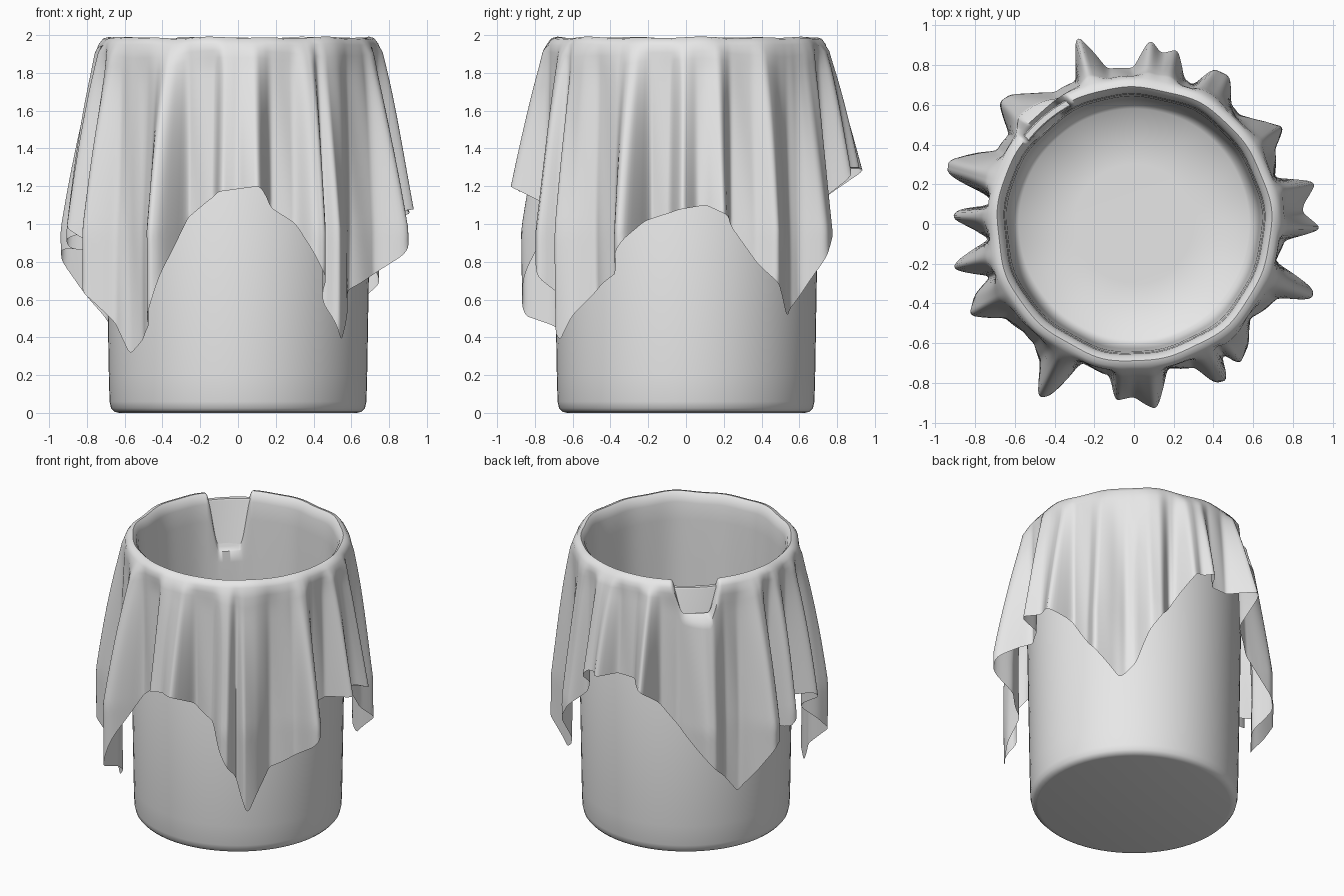
import bpy, bmesh, math

cube = bpy.data.objects.get("Cube")
if cube:
    bpy.data.objects.remove(cube, do_unlink=True)

grey = bpy.data.materials.new("plain_grey")
grey.use_nodes = True
grey.diffuse_color = (0.8, 0.8, 0.8, 1)
grey.node_tree.nodes["Principled BSDF"].inputs["Base Color"].default_value = (0.8, 0.8, 0.8, 1)


def surface(name, rings, sharp):
    """Skin closed rings of points, capping the first ring; the last stays open."""
    bm = bmesh.new()
    loops = [[bm.verts.new(p) for p in ring] for ring in rings]
    count = len(loops[0])
    x, y, z = (sum(p[k] for p in rings[0]) / count for k in range(3))
    hub = bm.verts.new((x, y, z))
    for i in range(count):
        j = (i + 1) % count
        bm.faces.new((hub, loops[0][i], loops[0][j]))
        for a, b in zip(loops, loops[1:]):
            bm.faces.new((a[i], b[i], b[j], a[j]))
    bmesh.ops.recalc_face_normals(bm, faces=bm.faces)
    mesh = bpy.data.meshes.new(name)
    bm.to_mesh(mesh)
    bm.free()
    mesh.materials.append(grey)
    obj = bpy.data.objects.new(name, mesh)
    bpy.context.collection.objects.link(obj)
    bpy.ops.object.select_all(action="DESELECT")
    obj.select_set(True)
    bpy.context.view_layer.objects.active = obj
    bpy.ops.object.shade_smooth_by_angle(angle=math.radians(sharp))
    return obj


def circle(radius, z, count):
    steps = [math.tau * i / count for i in range(count)]
    return [(radius * math.cos(a), radius * math.sin(a), z) for a in steps]


def smooth(t):
    t = min(1, max(0, t))
    return t * t * (3 - 2 * t)


def gap(a, b):
    """Signed angle between two headings in degrees."""
    return (a - b + 180) % 360 - 180


def around(points, deg):
    """Value at a heading, read from a closed list of (heading, value)."""
    first = points[0][0]
    d = (deg - first) % 360 + first
    for (a, va), (b, vb) in zip(points, points[1:] + [(first + 360, points[0][1])]):
        if a <= d <= b:
            return va + (vb - va) * (d - a) / (b - a)


def softened(points, deg):
    offsets = (-1, -0.5, 0, 0.5, 1)
    return sum(around(points, deg + o) for o in offsets) / len(offsets)


# Bucket: turned profile, slightly flared, with a rounded foot and thin wall
profile = [(0.63, 0), (0.655, 0.006), (0.672, 0.025), (0.68, 0.06), (0.684, 0.2),
           (0.713, 1.93), (0.707, 1.94), (0.68, 1.94), (0.674, 1.93), (0.645, 0.1),
           (0.62, 0.07), (0.01, 0.07)]
bucket = surface("bucket", [circle(r, z, 72) for r, z in profile], 40)

# Cloth: hem height by heading, lowest at the four corners
hem = [(-174, 1), (-168, 1.02), (-162, .9), (-155, .72), (-150, .62), (-137, .31),
       (-119, .52), (-116, .72), (-113, .9), (-111, 1.03), (-97, 1.17), (-83, 1.2),
       (-76, 1.08), (-67, 1), (-62, .8), (-57, .65), (-51, .37), (-46, .52), (-39, .65),
       (-27, .74), (-21, .9), (-16, 1.02), (-1, 1.08), (7, 1.1), (17, 1.02), (29, .77),
       (34, .67), (43, .51), (51, .62), (57, .82), (64, .98), (78, 1.3), (107, 1.29),
       (112, 1.13), (135, .75), (151, .46), (157, .65), (161, .8), (165, .87), (175, .86),
       (178, .92)]
# Pleats: reach of the hanging cloth by heading
pleats = [(-174, .73), (-168, .92), (-166, .94), (-160, .76), (-156, .88), (-151, .95),
          (-144, .8), (-137, .78), (-130, .78), (-124, .84), (-119, 1), (-116, .96),
          (-111, .75), (-99, .77), (-96, .9), (-90, .87), (-83, .94), (-77, .75),
          (-67, .78), (-63, .9), (-59, .92), (-56, .78), (-53, .88), (-46, .83), (-39, .75),
          (-27, .82), (-23, .97), (-20, .96), (-15, .74), (-6, .76), (-1.5, .95), (4, .85),
          (7, .86), (13, .94), (18, .75), (28, .8), (33, .9), (41, .8), (46, .76),
          (51, .78), (57, .88), (63, .88), (67, .76), (71, .77), (76, .91), (81, .87),
          (85, .93), (90, .79), (100, .79), (107, 1), (112, .78), (121, .77), (134, .9),
          (138, .91), (144, .78), (152, .78), (161, .99), (165, .97), (169, .74),
          (173, .74), (175, .89), (178, .92), (182, .8)]
NOTCH = 130
COLUMNS, DROPS = 540, 22

# Lining from the floor up, over the rim and just outside it
inner = [(0.3, 0.09), (0.58, 0.095), (0.615, 0.15), (0.628, 0.8), (0.642, 1.5),
         (0.65, 1.8), (0.655, 1.92), (0.668, 1.965), (0.69, 1.987), (0.716, 1.98),
         (0.738, 1.95)]
rings = [[] for _ in range(len(inner) + DROPS)]
for i in range(COLUMNS):
    deg = i * 360 / COLUMNS - 180
    angle = math.radians(deg)
    c, s = math.cos(angle), math.sin(angle)
    # The cloth slips below the rim at the notch
    slip = 1 - smooth((abs(gap(deg, NOTCH)) - 6) / 7)
    wave = 0.5 * math.sin(7 * angle + 1) + 0.5 * math.sin(13 * angle)
    for k, (r, z) in enumerate(inner):
        if z > 1.5:
            limit = 1.57 + 0.2 * smooth((r - 0.64) / 0.1)
            z += slip * (min(z, limit) - z) + (0.005 * wave if z > 1.9 else 0)
        r += 0.007 * wave * smooth(k / 5)
        rings[k].append((r * c, r * s, z))
    # Hanging part: pleats deepen from the rim to the hem
    top, bottom, reach, start = z, softened(hem, deg), softened(pleats, deg), r
    full = min(1, 1.97 - bottom)
    for k in range(1, DROPS + 1):
        z = top + (bottom - top) * k / DROPS
        fall = min(1, max(0, 1.97 - z) / full)
        settle = smooth(fall * 5)
        r = start + (0.732 - start) * settle + (reach - 0.732) * fall ** 0.75
        r += 0.004 * math.sin(angle * 23 + z * 4) * settle
        rings[len(inner) + k - 1].append((r * c, r * s, z))
cloth = surface("draped_cloth", rings, 60)
